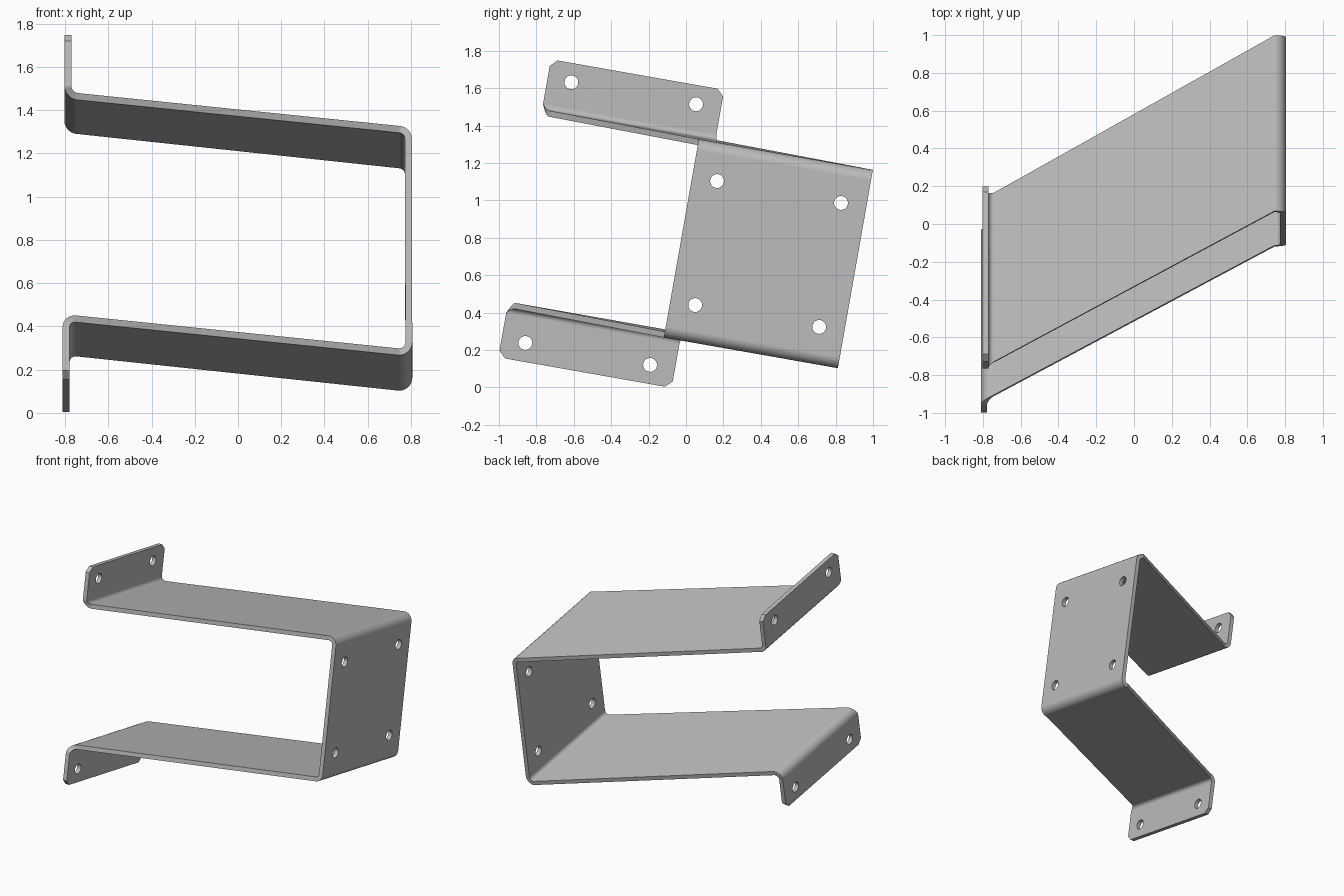
import bpy
import math
from mathutils import Vector, Matrix

cube = bpy.data.objects.get("Cube")
if cube:
    bpy.data.objects.remove(cube, do_unlink=True)

THICK, RADIUS, CHAMFER, STEPS = 0.032, 0.045, 0.036, 6
TILT = Matrix.Rotation(math.radians(-10), 4, 'X')

steel = bpy.data.materials.new("grey_steel")
steel.use_nodes = True
steel.diffuse_color = (0.5, 0.5, 0.5, 1)
steel.node_tree.nodes["Principled BSDF"].inputs["Base Color"].default_value = (0.5, 0.5, 0.5, 1)

# Front and back edge of the strip at each zone
FLANGE = (-1.016, -0.075)
ARM_LEFT = (-0.974, -0.066)
PLATE = (-0.163, 0.782)

rows = []  # (x, height, (front, back)) across the strip


def bend(x, t, to_prev, to_next, start, end):
    """Round one fold, blending the strip edges from start to end."""
    corner, a, b = Vector((x, t)), Vector(to_prev), Vector(to_next)
    centre = corner + RADIUS * (a + b)
    for i in range(STEPS + 1):
        k = i / STEPS
        ang = k * math.pi / 2
        p = centre - RADIUS * (b * math.cos(ang) + a * math.sin(ang))
        edges = tuple(s + (e - s) * k for s, e in zip(start, end))
        rows.append((p.x, p.y, edges))


def flange_end(x, t, inward):
    """Free end of a flange with both corners clipped."""
    clipped = (FLANGE[0] + CHAMFER, FLANGE[1] - CHAMFER)
    return [(x, t, clipped), (x, t + inward * CHAMFER, FLANGE)]


UP, DOWN, LEFT, RIGHT = (0, 1), (0, -1), (-1, 0), (1, 0)

# Folded strip: upper flange, upper arm, plate, lower arm, lower flange
rows += flange_end(-0.787, 1.602, -1)
bend(-0.787, 1.314, UP, RIGHT, FLANGE, ARM_LEFT)
bend(0.788, 1.303, LEFT, DOWN, PLATE, PLATE)
bend(0.790, 0.258, UP, LEFT, PLATE, PLATE)
bend(-0.795, 0.270, RIGHT, DOWN, ARM_LEFT, FLANGE)
rows += reversed(flange_end(-0.795, -0.016, 1))

verts = [TILT @ Vector((x, s, t)) for x, t, edges in rows for s in edges]
faces = [(2 * i, 2 * i + 1, 2 * i + 3, 2 * i + 2) for i in range(len(rows) - 1)]
mesh = bpy.data.meshes.new("folded_bracket")
mesh.from_pydata(verts, [], faces)
mesh.materials.append(steel)
bracket = bpy.data.objects.new("folded_bracket", mesh)
bpy.context.collection.objects.link(bracket)

bpy.ops.object.select_all(action='DESELECT')
bpy.context.view_layer.objects.active = bracket
bracket.select_set(True)
solid = bracket.modifiers.new("sheet", 'SOLIDIFY')
solid.thickness = THICK
solid.offset = 0
solid.use_even_offset = True
bpy.ops.object.modifier_apply(modifier=solid.name)

# Bolt holes: (x, along, height)
holes = [(0.79, s, t) for s in (-0.028, 0.645) for t in (0.442, 1.115)]
holes += [(-0.79, s, t) for s in (-0.887, -0.21) for t in (0.085, 1.5)]
for spot in holes:
    bpy.ops.mesh.primitive_cylinder_add(vertices=32, radius=0.037, depth=0.2)
    cutter = bpy.context.object
    cutter.name = "hole_cutter"
    cutter.hide_render = True
    cutter.matrix_world = TILT @ Matrix.Translation(spot) @ Matrix.Rotation(math.pi / 2, 4, 'Y')
    bpy.context.view_layer.update()
    bpy.ops.object.select_all(action='DESELECT')
    bpy.context.view_layer.objects.active = bracket
    bracket.select_set(True)
    cut = bracket.modifiers.new("hole", 'BOOLEAN')
    cut.operation = 'DIFFERENCE'
    cut.solver = 'EXACT'
    cut.object = cutter
    bpy.ops.object.modifier_apply(modifier=cut.name)
    bpy.data.objects.remove(cutter, do_unlink=True)

# Smooth folds, crisp sheet edges, flat panels
bpy.ops.object.shade_smooth_by_angle(angle=math.radians(35))
weighted = bracket.modifiers.new("flat_panels", 'WEIGHTED_NORMAL')
weighted.keep_sharp = True
